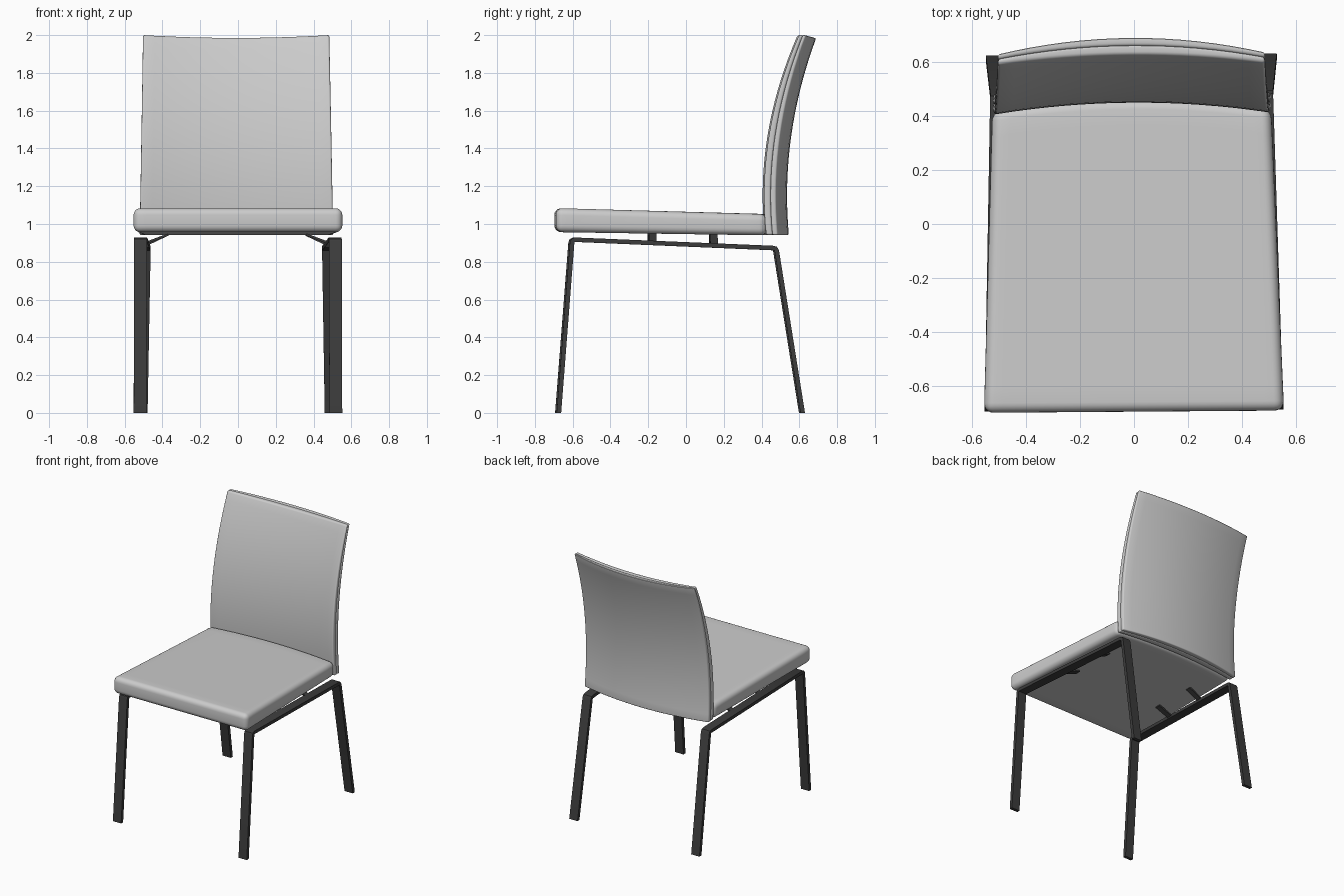
import bpy, bmesh
from math import radians
from mathutils import Matrix, Vector

if "Cube" in bpy.data.objects:
    bpy.data.objects.remove(bpy.data.objects["Cube"])

dark = bpy.data.materials.new("dark_metal")
dark.diffuse_color = (0.045, 0.045, 0.045, 1)
dark.use_nodes = True
dark.node_tree.nodes["Principled BSDF"].inputs["Base Color"].default_value = dark.diffuse_color
# the whole chair is turned very slightly about its front edge
PIVOT = Vector((0, -0.69, 0))
TURN = (Matrix.Translation(PIVOT) @ Matrix.Rotation(radians(0.43), 4, 'Z')
        @ Matrix.Translation(-PIVOT))


def finish(name, bm, mat=None, smooth=True):
    bmesh.ops.recalc_face_normals(bm, faces=bm.faces)
    me = bpy.data.meshes.new(name)
    bm.to_mesh(me)
    bm.free()
    ob = bpy.data.objects.new(name, me)
    bpy.context.collection.objects.link(ob)
    ob.matrix_world = TURN
    if mat:
        me.materials.append(mat)
    if smooth:
        bpy.ops.object.select_all(action='DESELECT')
        ob.select_set(True)
        bpy.context.view_layer.objects.active = ob
        bpy.ops.object.shade_smooth_by_angle(angle=radians(35))
    return ob


def slab(name, shape, nu, nv, w0, w1, bevel, segs):
    """Closed curved pad: shape(u -1..1, v 0..1, w 0..1) gives a point."""
    bm = bmesh.new()
    layers = [[[bm.verts.new(shape(-1 + 2 * i / nu, j / nv, w)) for j in range(nv + 1)]
               for i in range(nu + 1)] for w in (w0, w1)]
    for g in layers:
        for i in range(nu):
            for j in range(nv):
                bm.faces.new((g[i][j], g[i + 1][j], g[i + 1][j + 1], g[i][j + 1]))
    ring = ([(i, 0) for i in range(nu)] + [(nu, j) for j in range(nv)]
            + [(i, nv) for i in range(nu, 0, -1)] + [(0, j) for j in range(nv, 0, -1)])
    a, b = layers
    for (i, j), (k, l) in zip(ring, ring[1:] + ring[:1]):
        bm.faces.new((a[i][j], a[k][l], b[k][l], b[i][j]))
    bmesh.ops.recalc_face_normals(bm, faces=bm.faces)
    rim = [e for e in bm.edges if e.calc_face_angle(0) > radians(45)]
    bmesh.ops.bevel(bm, geom=rim, offset=bevel, segments=segs, profile=0.5,
                    affect='EDGES', clamp_overlap=True)
    return finish(name, bm)


# seat cushion
def seat_shape(u, v, w):
    rear = 0.42 + 0.04 * (1 - u * u)
    y = -0.693 + (rear + 0.693) * v
    x = u * (0.554 - 0.039 * v)
    bottom = 0.957 - 0.017 * v
    top = 1.084 - 0.032 * v
    return (x, y, bottom + (top - bottom) * w)


slab("seat", seat_shape, 16, 12, 0, 1, 0.036, 5)


# backrest: padded front and thinner rear shell with a seam between
def back_shape(u, v, w):
    bow = 1 - u * u
    z = 0.942 + v * (1.058 - 0.015 * bow)
    t2 = ((z - 1.15) / 0.85) ** 2
    front = 0.408 + 0.185 * t2 + 0.04 * bow
    rear = 0.472 + 0.16 * t2 + 0.063 * bow
    return (u * (0.512 - 0.019 * v), front + (rear - front) * w, z)


slab("backrest_cushion", back_shape, 16, 18, 0, 0.56, 0.012, 4)
slab("backrest_shell", back_shape, 16, 18, 0.54, 1, 0.008, 3)


# side frames: one flat bar bent into front leg, rail and rear leg
PATH = [(0.518, -0.677, 0), (0.516, -0.607, 0.90), (0.516, -0.603, 0.912),
        (0.515, -0.592, 0.917), (0.489, 0.455, 0.873), (0.488, 0.470, 0.870),
        (0.488, 0.477, 0.857), (0.503, 0.614, 0)]
HALF_W, HALF_T = 0.034, 0.012


def side_frame(name, side):
    bm = bmesh.new()
    pts = [Vector(p) for p in PATH]
    rings = []
    for i, p in enumerate(pts):
        if i in (0, len(pts) - 1):
            n = Vector((0, -1 if i == 0 else 1, 0))      # feet cut level
        else:
            d = (p - pts[i - 1]).normalized() + (pts[i + 1] - p).normalized()
            n = Vector((0, -d.z, d.y)).normalized()
        rings.append([bm.verts.new(((p.x + a * HALF_W) * side, p.y + n.y * b * HALF_T,
                                    p.z + n.z * b * HALF_T))
                      for a, b in ((-1, -1), (1, -1), (1, 1), (-1, 1))])
    for r, s in zip(rings, rings[1:]):
        for k in range(4):
            m = (k + 1) % 4
            bm.faces.new((r[k], r[m], s[m], s[k]))
    bm.faces.new(rings[0])
    bm.faces.new(rings[-1])
    finish(name, bm, dark)


# sloping tabs that carry the seat on the rails
def tab(name, side, y, z):
    bm = bmesh.new()
    a, b = Vector((0.475 * side, y, z)), Vector((0.365 * side, y, 0.944))
    d = b - a
    bmesh.ops.create_cube(bm, size=1)
    rot = Vector((1, 0, 0)).rotation_difference(d.normalized()) if side < 0 else \
        Vector((-1, 0, 0)).rotation_difference(d.normalized())
    bmesh.ops.transform(bm, verts=bm.verts, matrix=Matrix.Translation((a + b) / 2)
                        @ rot.to_matrix().to_4x4()
                        @ Matrix.Diagonal((d.length, 0.04, 0.012, 1)))
    finish(name, bm, dark, smooth=False)


for side, label in ((1, "right"), (-1, "left")):
    side_frame("side_frame_" + label, side)
    tab("front_tab_" + label, side, -0.18, 0.903)
    tab("rear_tab_" + label, side, 0.145, 0.892)
